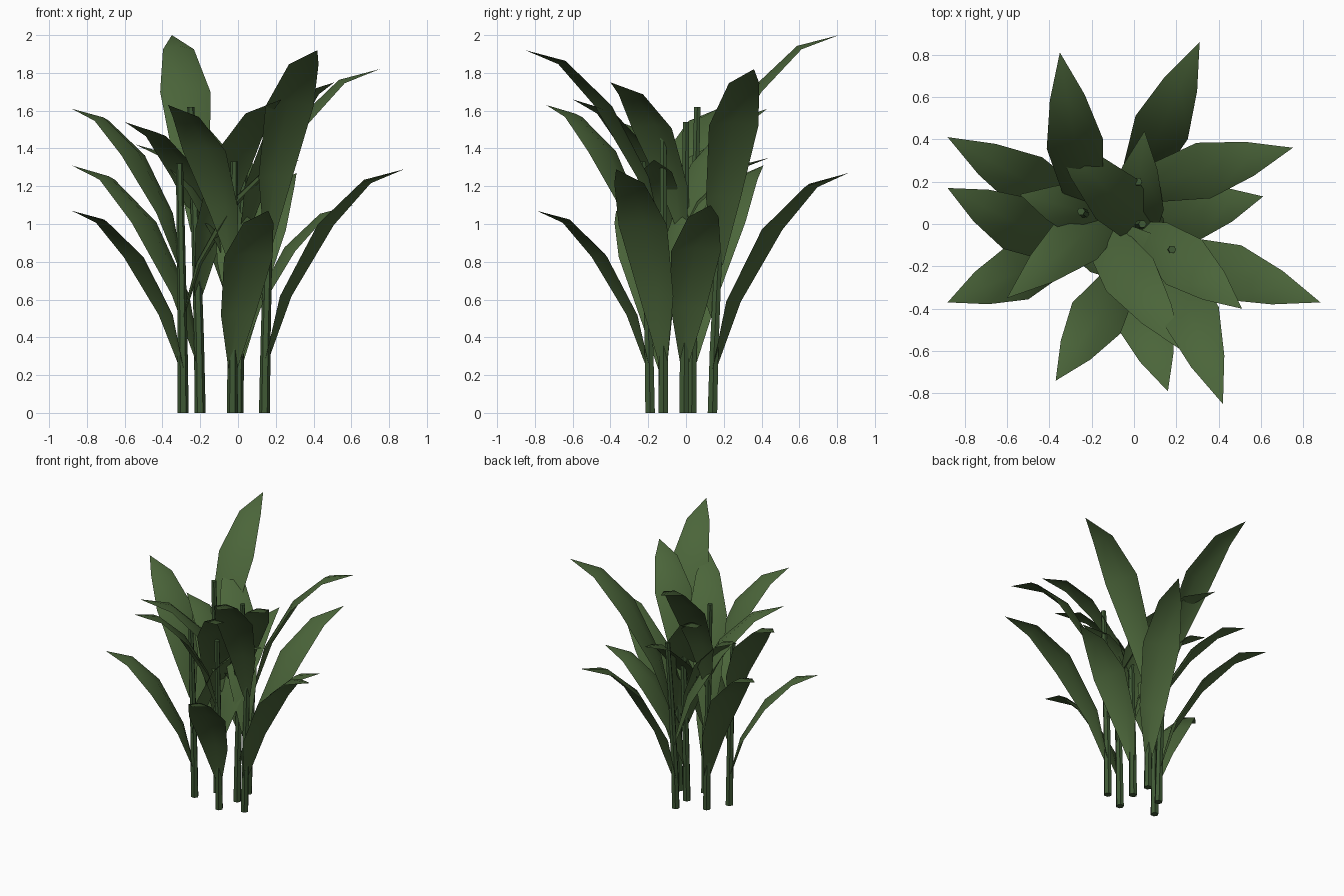
import bpy, bmesh, math
from mathutils import Vector

if "Cube" in bpy.data.objects:
    bpy.data.objects.remove(bpy.data.objects["Cube"])

def material(name, rgb):
    m = bpy.data.materials.new(name)
    m.diffuse_color = (*rgb, 1)
    m.use_nodes = True
    m.node_tree.nodes["Principled BSDF"].inputs["Base Color"].default_value = m.diffuse_color
    return m

leaf_mat = material("leaf_green", (0.07, 0.13, 0.042))
stalk_mat = material("stalk_green", (0.05, 0.10, 0.035))

def finish(name, bm, mat, smooth):
    bmesh.ops.recalc_face_normals(bm, faces=bm.faces)
    me = bpy.data.meshes.new(name)
    for f in bm.faces:
        f.smooth = smooth
    bm.to_mesh(me)
    bm.free()
    me.materials.append(mat)
    ob = bpy.data.objects.new(name, me)
    bpy.context.collection.objects.link(ob)

def on_stalk(base, top, z):
    # gently bowed centre line
    t = z / top[2]
    k = t ** 1.4
    return Vector((base[0] + (top[0] - base[0]) * k, base[1] + (top[1] - base[1]) * k, z))

def make_stalk(name, base, top, sides=6, steps=4):
    bm = bmesh.new()
    rings = []
    for i in range(steps + 1):
        c = on_stalk(base, top, top[2] * i / steps)
        r = 0.029 - 0.010 * i / steps
        rings.append([bm.verts.new(c + Vector((r * math.cos(a), r * math.sin(a), 0)))
                      for a in (math.tau * j / sides for j in range(sides))])
    for a, b in zip(rings, rings[1:]):
        for j in range(sides):
            k = (j + 1) % sides
            bm.faces.new((a[j], a[k], b[k], b[j]))
    bm.faces.new(rings[0][::-1])
    bm.faces.new(rings[-1])
    finish(name, bm, stalk_mat, False)

# leaf stations: outward fraction, rise fraction, half width
STATIONS = [(0, 0, 0.025), (0.12, 0.35, 0.095), (0.40, 0.73, 0.135), (0.71, 0.945, 0.083)]

def make_leaf(name, base, tip):
    tip = Vector(tip)
    out = Vector((tip.x - base.x, tip.y - base.y, 0))
    reach, rise = out.length, tip.z - base.z
    out.normalize()
    side = Vector((-out.y, out.x, 0))
    pts = [base + out * reach * f + Vector((0, 0, rise * h)) for f, h, w in STATIONS] + [tip]
    bm = bmesh.new()
    rows = []
    for i, (f, h, w) in enumerate(STATIONS):
        d = (pts[i + 1] - pts[max(i - 1, 0)]).normalized()
        n = side.cross(d).normalized()
        if n.z > 0:
            n = -n
        droop = n * w * 0.25
        rows.append([bm.verts.new(p) for p in
                     (pts[i] - side * w + droop, pts[i], pts[i] + side * w + droop)])
    for a, b in zip(rows, rows[1:]):
        for j in range(2):
            bm.faces.new((a[j], a[j + 1], b[j + 1], b[j]))
    end = bm.verts.new(tip)
    for j in range(2):
        bm.faces.new((rows[-1][j], rows[-1][j + 1], end))
    finish(name, bm, leaf_mat, True)

# stalk foot, stalk top, and the tips of its low, middle and high leaves
PLANT = [
    ((-0.29, -0.12), (-0.31, -0.14, 1.32), [(-0.88, -0.37, 1.07), (0.33, -0.17, 1.34), (-0.88, 0.17, 1.61)]),
    ((-0.20, 0.03), (-0.25, 0.06, 1.62), [(-0.88, 0.41, 1.31), (0.23, -0.60, 1.66), (-0.35, 0.81, 2.00)]),
    ((0.14, -0.12), (0.18, -0.12, 1.48), [(0.88, -0.37, 1.29), (-0.39, 0.43, 1.61), (0.42, -0.85, 1.92)]),
    ((-0.01, 0.14), (0.02, 0.20, 1.30), [(0.31, 0.86, 1.27), (-0.60, -0.35, 1.54), (0.75, 0.36, 1.82)]),
    ((0.00, -0.01), (0.04, 0.00, 1.54), [(0.61, 0.13, 1.10), (-0.54, 0.14, 1.42), (0.51, -0.40, 1.75)]),
    ((-0.03, -0.19), (-0.02, -0.23, 1.33), [(0.16, -0.79, 1.07), (0.05, 0.44, 1.35), (-0.37, -0.74, 1.63)]),
]

for s, (foot, top, tips) in enumerate(PLANT, 1):
    make_stalk(f"stalk_{s}", foot, top)
    low = 0.235 if top[2] < 1.4 else 0.27
    for k, tip in enumerate(tips):
        z = low + tip[2] - tips[0][2]
        make_leaf(f"leaf_{s}_{k + 1}", on_stalk(foot, top, z), tip)
